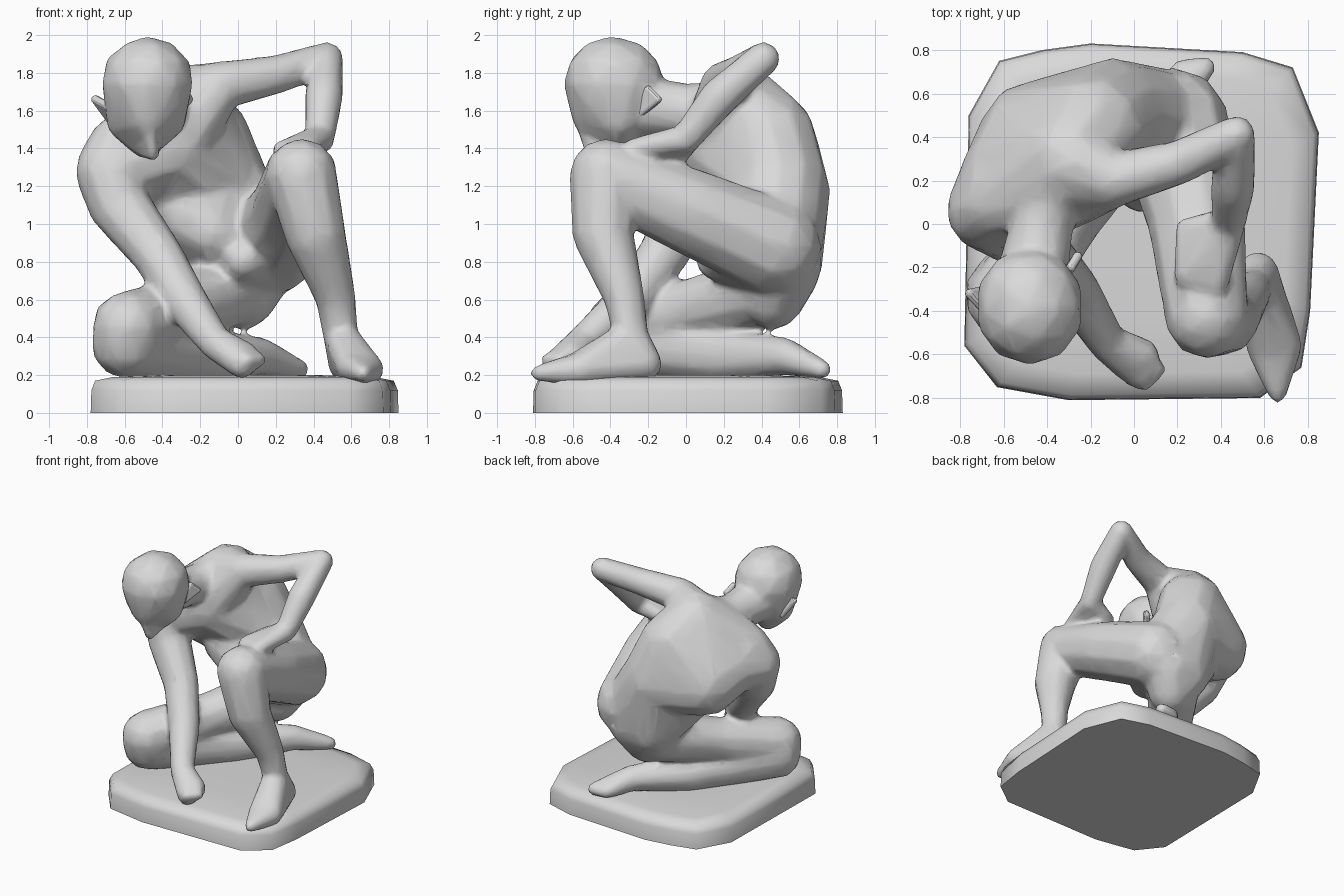
import bpy
import bmesh
from mathutils import Matrix

default_cube = bpy.data.objects.get("Cube")
if default_cube:
    bpy.data.objects.remove(default_cube, do_unlink=True)

# One plain stone colour for everything
stone = bpy.data.materials.new("pale_grey_stone")
stone.use_nodes = True
stone.diffuse_color = (0.7, 0.7, 0.7, 1)
stone.node_tree.nodes["Principled BSDF"].inputs["Base Color"].default_value = (0.7, 0.7, 0.7, 1)


def make_object(name, bm):
    mesh = bpy.data.meshes.new(name)
    bm.to_mesh(mesh)
    bm.free()
    mesh.materials.append(stone)
    obj = bpy.data.objects.new(name, mesh)
    bpy.context.collection.objects.link(obj)
    return obj


def add_mass(bm, *balls):
    """Add the convex hull wrapped around a group of (x, y, z, radius) balls."""
    part = bmesh.new()
    for x, y, z, radius in balls:
        bmesh.ops.create_icosphere(part, subdivisions=2, radius=radius,
                                   matrix=Matrix.Translation((x, y, z)))
    result = bmesh.ops.convex_hull(part, input=part.verts[:])
    leftovers = {v for v in result["geom_interior"] + result["geom_unused"]
                 if isinstance(v, bmesh.types.BMVert)}
    bmesh.ops.delete(part, geom=list(leftovers), context="VERTS")
    piece = bpy.data.meshes.new("piece")
    part.to_mesh(piece)
    part.free()
    bm.from_mesh(piece)
    bpy.data.meshes.remove(piece)


def add_limb(bm, *joints):
    """Add a tapering limb running through a chain of joints."""
    for start, end in zip(joints, joints[1:]):
        add_mass(bm, start, end)


body = bmesh.new()

# Joints shared between neighbouring parts
mid_back = (-0.1, 0.49, 1.18, 0.275)
left_buttock = (0.14, 0.47, 0.85, 0.245)
right_buttock = (-0.04, 0.5, 0.77, 0.22)
left_shoulder = (-0.1, 0.2, 1.73, 0.13)
right_shoulder = (-0.68, 0.06, 1.28, 0.185)
right_collar = (-0.63, 0.09, 1.42, 0.16)
nape = (-0.38, 0.14, 1.6, 0.155)
upper_back = (-0.3, 0.3, 1.62, 0.22)
breastbone = (-0.36, 0.15, 1.4, 0.2)
shoulder_blade = (-0.57, 0.23, 1.3, 0.225)

# Torso: pelvis, waist, ribcage and shoulder girdle
add_mass(body, left_buttock, right_buttock, (0.03, 0.16, 0.81, 0.11))
add_mass(body, right_buttock, (0.03, 0.46, 0.61, 0.17), (0.1, 0.52, 0.77, 0.2))
add_mass(body, mid_back, left_buttock, right_buttock,
         (-0.28, 0.33, 1.08, 0.23), (-0.14, 0.22, 0.95, 0.15))
add_mass(body, mid_back, upper_back, breastbone, shoulder_blade,
         (-0.45, 0.4, 1.2, 0.265), (-0.2, 0.43, 1.45, 0.265))
add_mass(body, shoulder_blade, right_shoulder, right_collar, breastbone)
add_mass(body, right_collar, nape, upper_back)
add_mass(body, left_shoulder, upper_back, breastbone)

# Neck and bowed head with broad cheeks
cranium = (-0.48, -0.4, 1.745, 0.25)
occiput = (-0.48, -0.36, 1.74, 0.25)
chin = (-0.49, -0.36, 1.43, 0.085)
add_limb(body, nape, (-0.42, 0.0, 1.6, 0.145), (-0.47, -0.25, 1.62, 0.17))
add_mass(body, cranium, occiput, chin, (-0.48, -0.48, 1.58, 0.13),
         (-0.58, -0.36, 1.55, 0.12), (-0.39, -0.36, 1.56, 0.12))
add_mass(body, (-0.47, -0.55, 1.51, 0.03), (-0.45, -0.5, 1.37, 0.035), chin)

# Left arm, bent with the hand on the raised knee
left_elbow = (0.47, 0.41, 1.875, 0.09)
left_wrist = (0.435, 0.0, 1.45, 0.08)
add_limb(body, left_shoulder, (0.2, 0.28, 1.79, 0.105), left_elbow,
         (0.455, 0.18, 1.675, 0.105), left_wrist)
add_mass(body, left_wrist, (0.24, -0.02, 1.38, 0.05),
         (0.23, -0.24, 1.39, 0.05), (0.38, -0.28, 1.4, 0.055))

# Right arm, reaching down to the ground
right_wrist = (-0.12, -0.55, 0.37, 0.09)
add_limb(body, right_shoulder, (-0.63, 0.01, 1.1, 0.165), (-0.43, -0.12, 0.84, 0.135),
         (-0.285, -0.29, 0.6, 0.12), right_wrist)
add_mass(body, right_wrist, (0.03, -0.61, 0.29, 0.09), (0.02, -0.68, 0.26, 0.08))
for knuckle in range(3):
    x = 0.05 + knuckle * 0.03
    add_limb(body, (x - 0.05, -0.62, 0.31, 0.045), (x, -0.73 + knuckle * 0.03, 0.28, 0.04))

# Left leg, knee raised and foot flat
left_knee = (0.335, -0.425, 1.26, 0.195)
left_ankle = (0.545, -0.29, 0.4, 0.095)
left_ball = (0.69, -0.56, 0.23, 0.085)
left_instep = (0.6, -0.58, 0.24, 0.08)
add_limb(body, (0.18, 0.46, 0.88, 0.26), (0.29, 0.02, 1.07, 0.23), left_knee,
         (0.41, -0.44, 0.95, 0.165), (0.515, -0.33, 0.62, 0.11), left_ankle)
add_mass(body, left_ankle, (0.57, -0.22, 0.26, 0.095), left_ball, left_instep)
add_mass(body, left_ball, left_instep, (0.66, -0.78, 0.21, 0.045))

# Right leg, kneeling and folded beneath the body
right_knee = (-0.58, -0.34, 0.455, 0.195)
right_shin = (-0.59, -0.32, 0.37, 0.19)
right_heel = (0.12, 0.52, 0.3, 0.1)
add_limb(body, (-0.04, 0.42, 0.65, 0.2), (-0.3, 0.05, 0.55, 0.17), right_knee, right_shin,
         (-0.17, 0.2, 0.3, 0.15), right_heel)
add_mass(body, right_heel, (0.22, 0.71, 0.23, 0.05), (0.33, 0.72, 0.23, 0.05))

# Fuse the masses into one skin, soften it and reduce it to broad facets
figure = make_object("crouching_figure", body)
fuse = figure.modifiers.new("fuse", "REMESH")
fuse.mode = "VOXEL"
fuse.voxel_size = 0.02
fuse.use_smooth_shade = True
soften = figure.modifiers.new("soften", "SMOOTH")
soften.factor = 0.5
soften.iterations = 6
reduce = figure.modifiers.new("reduce", "DECIMATE")
reduce.ratio = 0.12

# Ears: thin pointed wedges set into the sides of the head
ears = {
    "left_ear": ((-0.33, -0.25, 1.58), (-0.26, -0.15, 1.66), (-0.29, -0.2, 1.71)),
    "right_ear": ((-0.66, -0.3, 1.53), (-0.755, -0.32, 1.66), (-0.68, -0.4, 1.62)),
}
for name, corners in ears.items():
    ear = bmesh.new()
    add_mass(ear, *[(*corner, 0.022) for corner in corners])
    make_object(name, ear)

# Plinth: a rounded slab with soft sloping shoulders
outline = [(-0.78, -0.56), (-0.63, -0.75), (-0.3, -0.81), (0.58, -0.8), (0.77, -0.66),
           (0.81, -0.4), (0.85, 0.42), (0.73, 0.72), (0.5, 0.79), (-0.2, 0.83),
           (-0.42, 0.8), (-0.62, 0.75), (-0.76, 0.5)]
slab = bmesh.new()
rings = [[slab.verts.new((x * scale, y * scale, z)) for x, y in outline]
         for scale, z in ((1, 0), (0.995, 0.12), (0.97, 0.17), (0.85, 0.19), (0.5, 0.2))]
for lower, upper in zip(rings, rings[1:]):
    for i in range(len(outline)):
        j = (i + 1) % len(outline)
        slab.faces.new((lower[i], lower[j], upper[j], upper[i]))
slab.faces.new(rings[0][::-1])
slab.faces.new(rings[-1])
plinth = make_object("plinth", slab)
bpy.ops.object.select_all(action="DESELECT")
plinth.select_set(True)
bpy.context.view_layer.objects.active = plinth
bpy.ops.object.shade_smooth_by_angle(angle=1.3)
